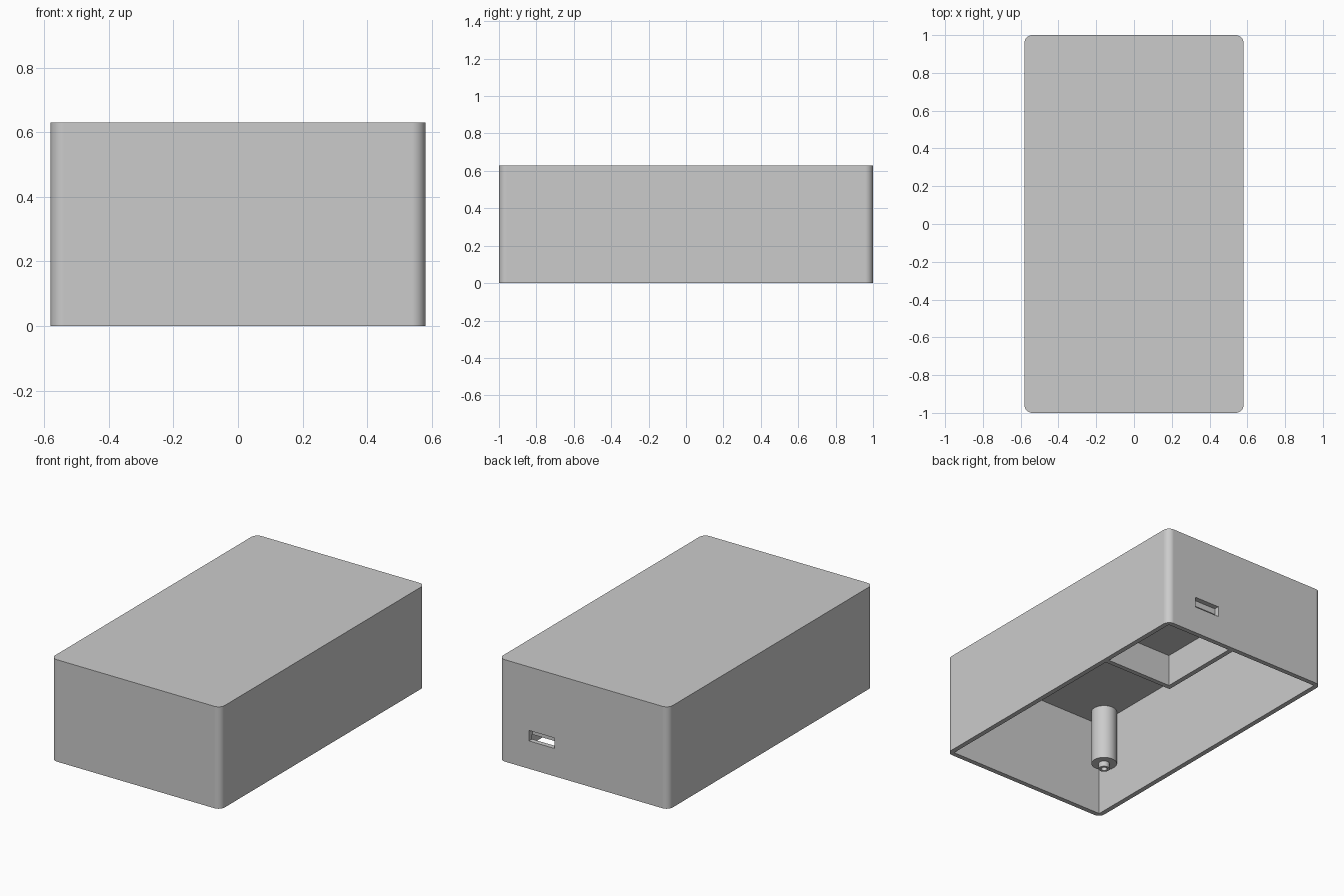
import bpy
import bmesh
from mathutils import Matrix, Vector

if "Cube" in bpy.data.objects:
    bpy.data.objects.remove(bpy.data.objects["Cube"])

HALF_X, HALF_Y, HEIGHT = 0.58, 1.0, 0.63
WALL = 0.03
CEILING = 0.597
IN_X, IN_Y = HALF_X - WALL, HALF_Y - WALL

grey = bpy.data.materials.new("plain grey")
grey.use_nodes = True
grey.diffuse_color = (0.6, 0.6, 0.6, 1)
grey.node_tree.nodes["Principled BSDF"].inputs["Base Color"].default_value = grey.diffuse_color


def add_object(name, bm):
    mesh = bpy.data.meshes.new(name)
    bm.to_mesh(mesh)
    bm.free()
    mesh.materials.append(grey)
    obj = bpy.data.objects.new(name, mesh)
    bpy.context.collection.objects.link(obj)
    return obj


def box(name, low, high, corner=0):
    """Box between two corners, with optional rounded vertical edges."""
    low, high = Vector(low), Vector(high)
    bm = bmesh.new()
    place = Matrix.Translation((low + high) / 2) @ Matrix.Diagonal((*(high - low), 1))
    bmesh.ops.create_cube(bm, size=1, matrix=place)
    if corner:
        upright = [e for e in bm.edges
                   if abs(e.verts[0].co.z - e.verts[1].co.z) > 0.1]
        bmesh.ops.bevel(bm, geom=upright, offset=corner, segments=8,
                        profile=0.5, affect='EDGES')
    return add_object(name, bm)


def activate(obj):
    bpy.ops.object.select_all(action='DESELECT')
    obj.select_set(True)
    bpy.context.view_layer.objects.active = obj


def cut(target, name, low, high):
    cutter = box(name, low, high)
    cutter.hide_render = True
    mod = target.modifiers.new(name, 'BOOLEAN')
    mod.operation = 'DIFFERENCE'
    mod.solver = 'EXACT'
    mod.object = cutter
    activate(target)
    bpy.ops.object.modifier_apply(modifier=mod.name)
    bpy.data.objects.remove(cutter)


def smooth(obj):
    activate(obj)
    bpy.ops.object.shade_smooth_by_angle(angle=0.6)


# Housing, open underneath, with a raised corner block for the small pocket
housing = box("housing", (-HALF_X, -HALF_Y, 0), (HALF_X, HALF_Y, HEIGHT), corner=0.042)
BLOCK_X, BLOCK_Y = 0.066, 0.40
cut(housing, "front_cavity", (-IN_X, -IN_Y, -0.1), (IN_X, BLOCK_Y, CEILING))
cut(housing, "side_cavity", (-IN_X, 0, -0.1), (BLOCK_X, IN_Y, CEILING))
cut(housing, "corner_pocket", (BLOCK_X + WALL, BLOCK_Y + WALL, -0.1), (IN_X, IN_Y, 0.2))

# Connector slot through the back wall
cut(housing, "connector_slot", (0.2, IN_Y - 0.002, 0.172), (0.373, HALF_Y + 0.1, 0.237))

# Keep the large flat walls evenly shaded beside the rounded corners
smooth(housing)
weighted = housing.modifiers.new("even_shading", 'WEIGHTED_NORMAL')
weighted.keep_sharp = True


# Stepped standoff posts with hollow pins, hanging from the ceiling
def standoff(name, x, y):
    profile = [(0.074, CEILING + 0.01), (0.074, 0.25), (0.032, 0.25),
               (0.032, 0.215), (0.018, 0.215), (0.018, 0.29), (0, 0.29)]
    bm = bmesh.new()
    verts = [bm.verts.new((r, 0, z)) for r, z in profile]
    edges = [bm.edges.new(pair) for pair in zip(verts, verts[1:])]
    bmesh.ops.spin(bm, geom=verts + edges, cent=(0, 0, 0), axis=(0, 0, 1),
                   angle=6.283185, steps=32)
    bmesh.ops.remove_doubles(bm, verts=bm.verts, dist=0.0005)
    bmesh.ops.holes_fill(bm, edges=bm.edges, sides=0)
    bmesh.ops.recalc_face_normals(bm, faces=bm.faces)
    bmesh.ops.translate(bm, verts=bm.verts, vec=(x, y, 0))
    smooth(add_object(name, bm))


POST_X, POST_Y = 0.478, 0.84
standoff("front_right_standoff", -POST_X, -POST_Y)
standoff("front_left_standoff", POST_X, -POST_Y)
standoff("back_right_standoff", -POST_X, POST_Y)
